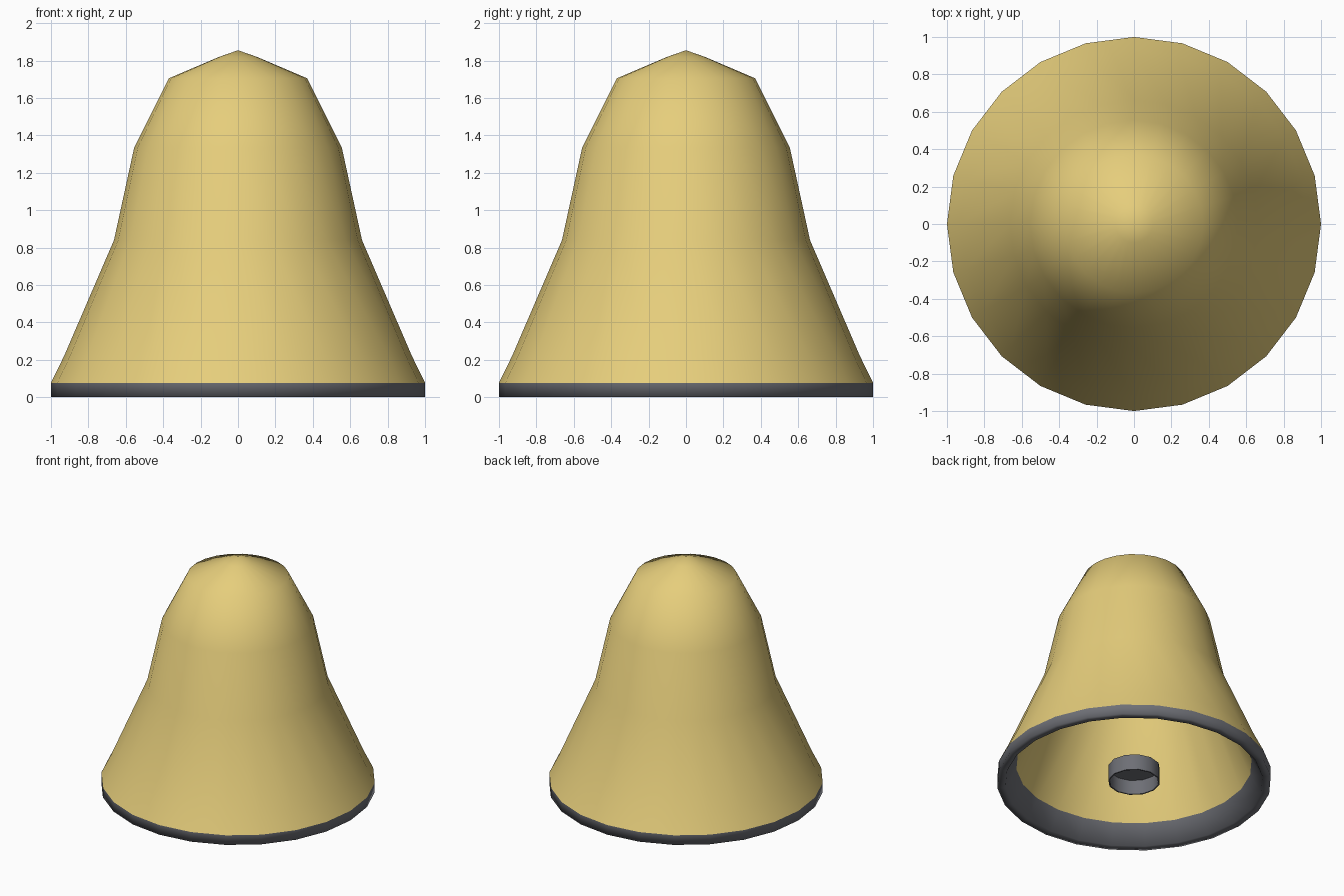
import bpy, bmesh, math

if "Cube" in bpy.data.objects:
    bpy.data.objects.remove(bpy.data.objects["Cube"])


def material(name, rgb):
    m = bpy.data.materials.new(name)
    m.diffuse_color = (*rgb, 1)
    m.use_nodes = True
    m.node_tree.nodes["Principled BSDF"].inputs["Base Color"].default_value = m.diffuse_color
    return m


gold = material("pale_gold", (0.79, 0.615, 0.2))
grey = material("dark_grey", (0.155, 0.16, 0.18))


def lathe(name, profile, mat, sides, angle, flip=False):
    """Revolve (radius, z) points about z; points on the axis become poles.
    A profile running downward faces outward unless flipped."""
    bm = bmesh.new()
    rings = []
    for r, z in profile:
        if r == 0:
            rings.append([bm.verts.new((0, 0, z))] * sides)
        else:
            rings.append([bm.verts.new((r * math.cos(math.tau * i / sides),
                                        r * math.sin(math.tau * i / sides), z))
                          for i in range(sides)])
    for a, b in zip(rings, rings[1:]):
        for i in range(sides):
            j = (i + 1) % sides
            bm.faces.new(dict.fromkeys((a[i], b[i], b[j], a[j])))
    if flip:
        bmesh.ops.reverse_faces(bm, faces=bm.faces)
    mesh = bpy.data.meshes.new(name)
    bm.to_mesh(mesh)
    bm.free()
    mesh.materials.append(mat)
    ob = bpy.data.objects.new(name, mesh)
    bpy.context.collection.objects.link(ob)
    bpy.ops.object.select_all(action='DESELECT')
    ob.select_set(True)
    bpy.context.view_layer.objects.active = ob
    bpy.ops.object.shade_smooth_by_angle(angle=math.radians(angle))
    return ob


# Outer wall from crown to lip
lathe("bell_body", [(0, 1.855), (0.10, 1.82), (0.37, 1.705), (0.555, 1.335),
                    (0.663, 0.84), (0.93, 0.22), (1.0, 0.077)], gold, 24, 60)

# Inner wall, an even thickness inside the outer one
lathe("bell_lining", [(0, 1.755), (0.302, 1.633), (0.467, 1.304),
                      (0.58, 0.81), (0.86, 0.148)], gold, 24, 60, flip=True)

# Dark softly shaded band joining the outer and inner walls around the mouth
lathe("mouth_rim", [(1.0, 0.077), (1.0, 0.0), (0.94, 0.0), (0.86, 0.148)],
      grey, 24, 120)

# Short round clapper, a shallow cup open underneath
lathe("clapper", [(0, 0.125), (0.19, 0.125), (0.19, 0.0), (0.18, 0.0),
                  (0.18, 0.115), (0, 0.115)], grey, 12, 40)
